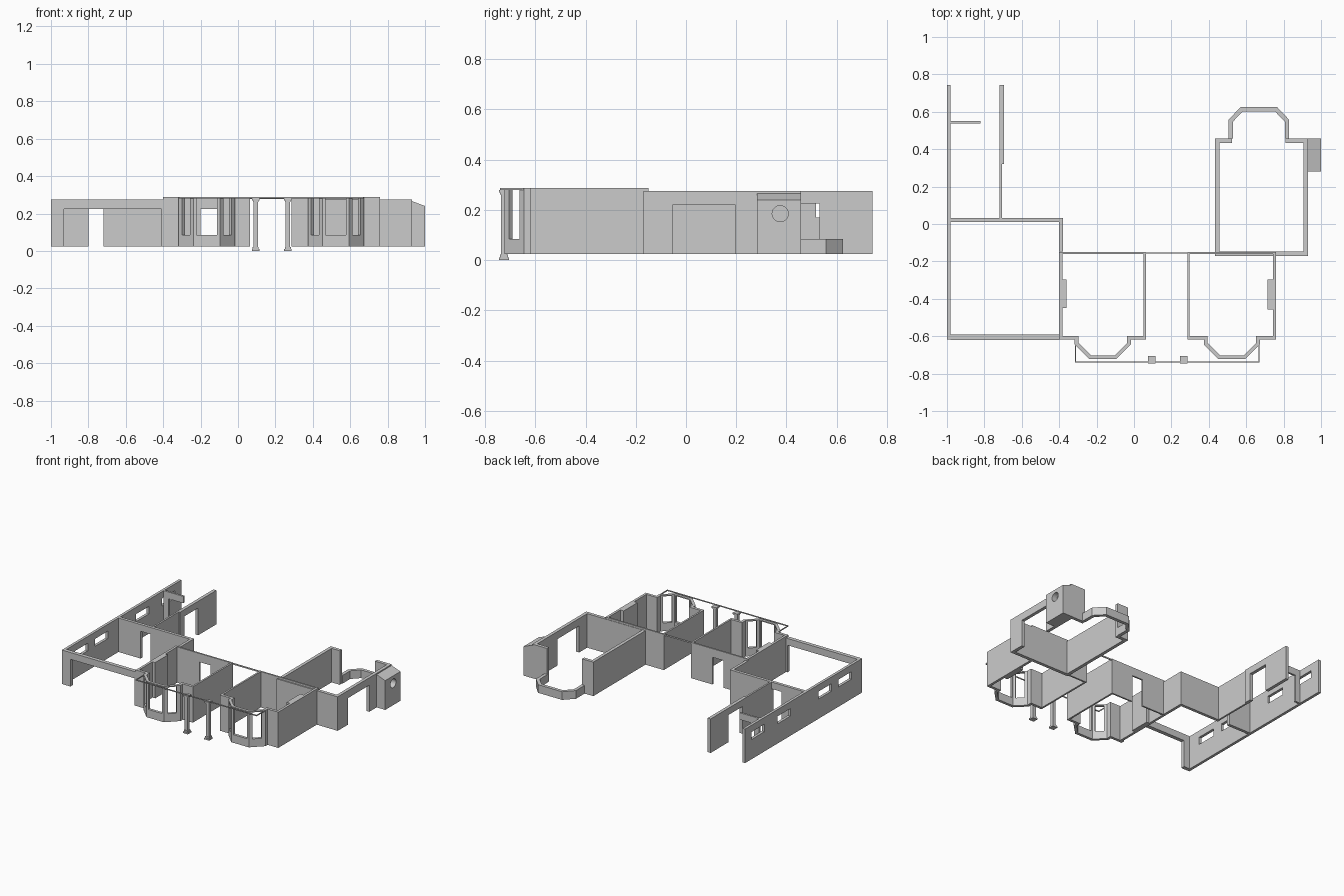
import bpy, bmesh, math

if "Cube" in bpy.data.objects:
    bpy.data.objects.remove(bpy.data.objects["Cube"])

DY = -0.008            # centres the plan on y = 0
Z0, ZR, ZF = 0.025, 0.275, 0.288   # wall foot, rear wall top, front wall top


def finish(name, bm):
    me = bpy.data.meshes.new(name)
    bm.to_mesh(me)
    bm.free()
    ob = bpy.data.objects.new(name, me)
    bpy.context.collection.objects.link(ob)
    return ob


def wall(name, path, thick, z0=Z0, z1=ZR, openings=()):
    """Wall along a centre line; openings are (segment, start, end, bottom, top), start/end in units along it."""
    bm = bmesh.new()
    zs = sorted({z0, z1, *[v for o in openings for v in o[3:] if z0 < v < z1]})
    for i, ((xa, ya), (xb, yb)) in enumerate(zip(path, path[1:])):
        length = math.hypot(xb - xa, yb - ya)
        mine = [o for o in openings if o[0] == i]
        ts = sorted({0, length, *[v for o in mine for v in o[1:3]]})
        for ta, tb in zip(ts, ts[1:]):
            for za, zb in zip(zs, zs[1:]):
                tm, zm = (ta + tb) / 2, (za + zb) / 2
                if any(o[1] < tm < o[2] and o[3] < zm < o[4] for o in mine):
                    continue
                corners = [(ta, za), (tb, za), (tb, zb), (ta, zb)]
                bm.faces.new([bm.verts.new((xa + (xb - xa) * t / length,
                                            ya + (yb - ya) * t / length + DY, z))
                              for t, z in corners])
    bmesh.ops.remove_doubles(bm, verts=bm.verts, dist=1e-5)
    ob = finish(name, bm)
    m = ob.modifiers.new("thickness", 'SOLIDIFY')
    m.thickness, m.offset, m.use_even_offset = thick, 0, True
    return ob


def box(name, x0, x1, y0, y1, z0, z1):
    bm = bmesh.new()
    bmesh.ops.create_cube(bm, size=1)
    for v in bm.verts:
        v.co.x = x1 if v.co.x > 0 else x0
        v.co.y = (y1 if v.co.y > 0 else y0) + DY
        v.co.z = z1 if v.co.z > 0 else z0
    return finish(name, bm)


# Garage and left wing
wins = [(0, c + 0.61 - 0.075, c + 0.61 + 0.075, 0.17, 0.225) for c in (-0.41, -0.18, 0.30, 0.60)]
wall("left_outer_wall", [(-0.99, -0.61), (-0.99, 0.75)], 0.02, openings=wins)
wall("garage_front", [(-0.98, -0.597), (-0.40, -0.597)], 0.028,
     openings=[(0, 0.05, 0.57, Z0, 0.225)])
wall("garage_back", [(-0.98, 0.03), (-0.38, 0.03)], 0.022,
     openings=[(0, 0.18, 0.26, Z0, 0.225)])
wall("garage_right_wall", [(-0.39, -0.14), (-0.39, 0.02)], 0.02)
wall("wing_wall_thin", [(-0.712, 0.04), (-0.712, 0.33)], 0.013)
wall("wing_wall_thick", [(-0.708, 0.33), (-0.708, 0.75)], 0.024,
     openings=[(0, 0.05, 0.21, Z0, 0.225)])
wall("wing_partition", [(-0.98, 0.552), (-0.82, 0.552)], 0.014,
     openings=[(0, 0.04, 0.16, Z0, 0.225)])

# Two front rooms with window bays
for side, xl, xr, c in (("left", -0.40, 0.065, -0.167), ("right", 0.285, 0.76, 0.523)):
    plan = [(xl, -0.60), (c - 0.14, -0.60), (c - 0.14, -0.632), (c - 0.067, -0.705),
            (c + 0.067, -0.705), (c + 0.14, -0.632), (c + 0.14, -0.60), (xr, -0.60)]
    wall(side + "_front_bay", plan, 0.02, z1=ZF,
         openings=[(2, 0.022, 0.082, 0.085, 0.28), (3, 0.012, 0.122, 0.085, 0.28),
                   (4, 0.022, 0.082, 0.085, 0.28)])
    tl, tr = (0.018, 0.013) if side == "left" else (0.013, 0.018)
    wall(side + "_room_left_wall", [(xl + tl / 2, -0.59), (xl + tl / 2, -0.153)], tl, z1=ZF)
    wall(side + "_room_right_wall", [(xr - tr / 2, -0.59), (xr - tr / 2, -0.153)], tr, z1=ZF)
    wall(side + "_room_rear_wall", [(xl, -0.147), (xr, -0.147)], 0.012, z1=ZF,
         openings=[(0, 0.20, 0.29, Z0, 0.225)] if side == "left" else ())
box("left_chimney_breast", -0.382, -0.36, -0.44, -0.29, Z0, ZF)
box("right_chimney_breast", 0.715, 0.742, -0.45, -0.29, Z0, ZF)
box("hall_header", 0.065, 0.285, -0.151, -0.145, 0.278, ZF)

# Thin porch fascia
box("porch_fascia_front", -0.315, 0.67, -0.732, -0.728, 0.28, ZF)
for n, x in (("left", -0.315), ("right", 0.666)):
    box("porch_fascia_" + n, x, x + 0.004, -0.728, -0.61, 0.28, ZF)

# Porch columns
for n, x in (("left", 0.094), ("right", 0.267)):
    for part, h, za, zb in (("plinth", 0.02, 0, 0.011), ("base", 0.016, 0.011, 0.022),
                            ("shaft", 0.012, 0.022, 0.262), ("neck", 0.015, 0.262, 0.27),
                            ("capital", 0.02, 0.27, 0.28)):
        box(f"{n}_column_{part}", x - h, x + h, -0.717 - h, -0.717 + h, za, zb)

# Rear right room with low bay
wall("rear_room_walls", [(0.525, 0.453), (0.446, 0.453), (0.446, -0.15), (0.918, -0.15),
                         (0.918, 0.453), (0.81, 0.453)], 0.024,
     openings=[(3, 0.105, 0.355, Z0, 0.22)])
wall("rear_bay_low_wall", [(0.517, 0.465), (0.517, 0.56), (0.575, 0.621), (0.76, 0.621),
                           (0.818, 0.56), (0.818, 0.465)], 0.024, z1=0.085)

# Outer chimney with sloped top and round recess
chimney = box("outer_chimney", 0.907, 1.0, 0.29, 0.466, Z0, ZR)
for v in chimney.data.vertices:
    if v.co.z > 0.2 and v.co.x > 0.95:
        v.co.z = 0.24
bpy.ops.mesh.primitive_cylinder_add(vertices=32, radius=0.032, depth=0.08,
                                    location=(1.0, 0.383 + DY, 0.185),
                                    rotation=(0, math.pi / 2, 0))
cutter = bpy.context.object
cutter.name = "recess_cutter"
cutter.hide_render = True
cutter.display_type = 'WIRE'
m = chimney.modifiers.new("recess", 'BOOLEAN')
m.operation, m.object, m.solver = 'DIFFERENCE', cutter, 'EXACT'
